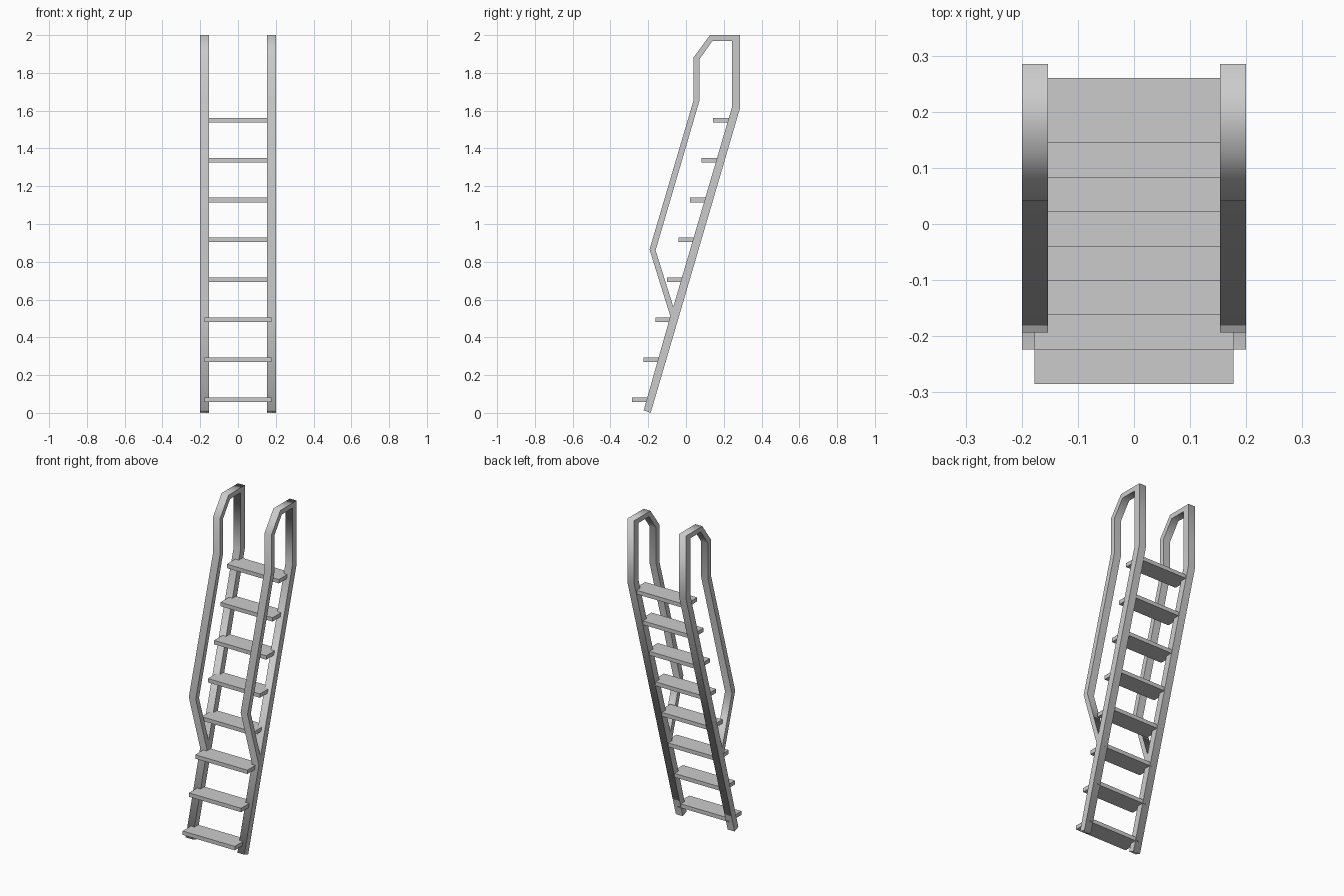
import bpy
from math import pi

if "Cube" in bpy.data.objects:
    bpy.data.objects.remove(bpy.data.objects["Cube"])

# Side profile in (y, z): stringer and handrail form one closed loop with a hole
OUTER = [(-0.187, 0.0), (0.285, 1.61), (0.285, 2.0), (0.127, 2.0), (0.041, 1.883),
         (0.041, 1.658), (-0.193, 0.865), (-0.083, 0.512), (-0.224, 0.014)]
INNER = [(-0.067, 0.562), (0.243, 1.617), (0.243, 1.97), (0.141, 1.97),
         (0.071, 1.872), (0.071, 1.652), (-0.161, 0.86)]
RAIL_W = 0.047


def side_rail(name, x):
    cu = bpy.data.curves.new(name, 'CURVE')
    cu.dimensions = '2D'
    cu.fill_mode = 'BOTH'
    cu.extrude = RAIL_W / 2
    for pts in (OUTER, INNER):
        sp = cu.splines.new('POLY')
        sp.points.add(len(pts) - 1)
        for p, (y, z) in zip(sp.points, pts):
            p.co = (y, z, 0, 1)
        sp.use_cyclic_u = True
    ob = bpy.data.objects.new(name, cu)
    bpy.context.collection.objects.link(ob)
    ob.rotation_euler = (pi / 2, 0, pi / 2)
    ob.location.x = x
    bpy.ops.object.select_all(action='DESELECT')
    ob.select_set(True)
    bpy.context.view_layer.objects.active = ob
    bpy.ops.object.convert(target='MESH')


# Two side rails with handrails
for name, s in (("left_rail", -1), ("right_rail", 1)):
    side_rail(name, s * (0.2 - RAIL_W / 2))

# Eight treads climbing along the stringers
for i in range(8):
    y = -0.285 + 0.0613 * i + 0.1165 / 2
    z = 0.0705 + 0.2113 * i
    bpy.ops.mesh.primitive_cube_add(size=1, location=(0, y, z))
    tread = bpy.context.object
    tread.name = f"tread_{i + 1}"
    tread.scale = (0.355, 0.1165, 0.024)
